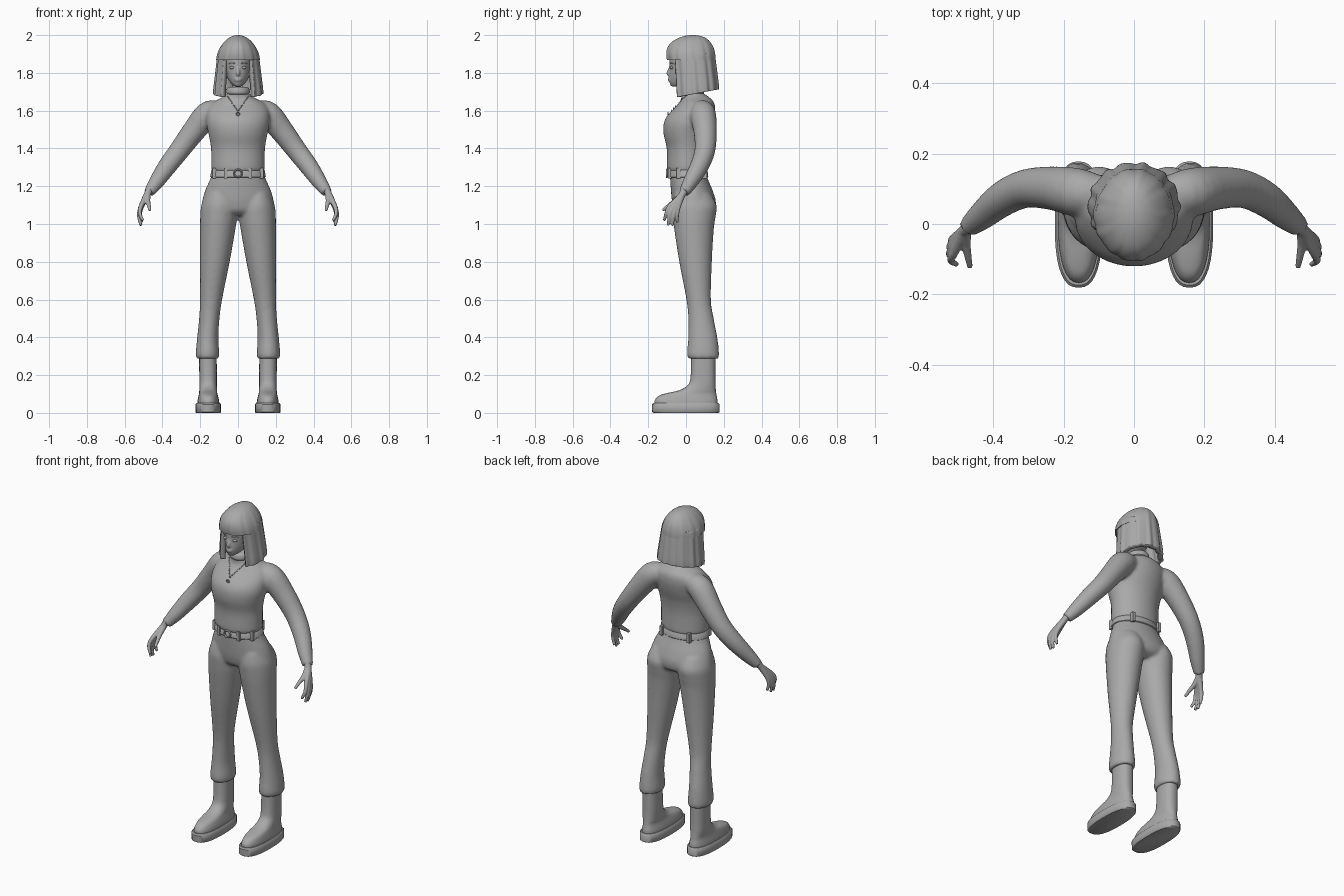
import bpy, bmesh, math
from mathutils import Vector, Matrix

if "Cube" in bpy.data.objects:
    bpy.data.objects.remove(bpy.data.objects["Cube"])

grey = bpy.data.materials.new("plain grey")
grey.diffuse_color = (0.4, 0.4, 0.4, 1)
grey.use_nodes = True
grey.node_tree.nodes["Principled BSDF"].inputs["Base Color"].default_value = grey.diffuse_color


def spline(rows, n=4):
    """Catmull-Rom through rows of numbers."""
    out = []
    for i in range(len(rows) - 1):
        a, b, c, d = (rows[max(0, min(len(rows) - 1, i + k))] for k in (-1, 0, 1, 2))
        for s in range(n):
            t = s / n
            out.append([q + .5 * t * (r - p + t * (2*p - 5*q + 4*r - w + t * (3*(q - r) + w - p)))
                        for p, q, r, w in zip(a, b, c, d)])
    return out + [list(rows[-1])]


def bridge(bm, rings, closed=True, caps=True):
    rings = [[bm.verts.new(p) for p in r] for r in rings]
    n = len(rings[0])
    for a, b in zip(rings, rings[1:]):
        for i in range(n if closed else n - 1):
            j = (i + 1) % n
            bm.faces.new((a[i], a[j], b[j], b[i]))
    if caps:
        bm.faces.new(rings[0][::-1])
        bm.faces.new(rings[-1])


def stack(bm, rows, n=32, power=1.0, steps=4, side=1):
    """Horizontal oval sections: z, x0, x1, y0, y1."""
    rings = []
    for z, x0, x1, y0, y1 in spline(rows, steps):
        ring = []
        for k in range(n):
            a = 2 * math.pi * k / n
            c, s = math.cos(a), math.sin(a)
            c, s = (math.copysign(abs(v) ** power, v) for v in (c, s))
            ring.append((side * ((x0 + x1) / 2 + (x1 - x0) / 2 * c),
                         (y0 + y1) / 2 + (y1 - y0) / 2 * s, z))
        rings.append(ring)
    bridge(bm, rings)


def tube(bm, rows, n=16, steps=4, side=1):
    """Round sections along a path: x, y, z, radius."""
    pts = spline(rows, steps)
    rings = []
    for i, (x, y, z, r) in enumerate(pts):
        a, b = pts[max(0, i - 1)], pts[min(len(pts) - 1, i + 1)]
        t = (Vector(b[:3]) - Vector(a[:3])).normalized()
        u = t.cross(Vector((.3, .9, .1))).normalized()
        v = t.cross(u)
        ps = [Vector((x, y, z)) + r * (math.cos(2*math.pi*k/n) * u + math.sin(2*math.pi*k/n) * v)
              for k in range(n)]
        rings.append([(side * p.x, p.y, p.z) for p in ps])
    bridge(bm, rings)


def ball(bm, loc, size):
    bmesh.ops.create_uvsphere(bm, u_segments=14, v_segments=8, radius=1,
                              matrix=Matrix.Translation(loc) @ Matrix.Diagonal((*size, 1)))


def finish(name, bm, voxel=0, smooth=0, thick=0):
    bmesh.ops.recalc_face_normals(bm, faces=bm.faces[:])
    me = bpy.data.meshes.new(name)
    bm.to_mesh(me)
    bm.free()
    ob = bpy.data.objects.new(name, me)
    bpy.context.collection.objects.link(ob)
    me.materials.append(grey)
    bpy.ops.object.select_all(action='DESELECT')
    ob.select_set(True)
    bpy.context.view_layer.objects.active = ob
    if thick:
        m = ob.modifiers.new("thickness", 'SOLIDIFY')
        m.thickness, m.offset = thick, -1
    if voxel:
        m = ob.modifiers.new("blend", 'REMESH')
        m.mode, m.voxel_size, m.use_smooth_shade = 'VOXEL', voxel, True
        m = ob.modifiers.new("soften", 'SMOOTH')
        m.factor, m.iterations = .5, smooth
    else:
        bpy.ops.object.shade_smooth_by_angle(angle=math.radians(45))
    return ob


def even(rows):
    return [(z, -w, w, a, b) for z, w, a, b in rows]


# Sweater: torso and sleeves blended together
torso = [(1.272, .128, -.088, .108), (1.285, .14, -.1, .115), (1.31, .142, -.102, .115),
         (1.40, .143, -.102, .115), (1.47, .155, -.118, .125), (1.52, .166, -.12, .14),
         (1.56, .168, -.108, .15), (1.60, .165, -.075, .155), (1.64, .14, -.038, .15),
         (1.67, .085, -.024, .125), (1.695, .057, -.028, .09), (1.72, .054, -.028, .088)]
bm = bmesh.new()
stack(bm, even(torso), 40)
for s in (1, -1):
    tube(bm, [(.10, .085, 1.60, .055), (.16, .09, 1.58, .069), (.235, .102, 1.49, .062),
              (.31, .1, 1.39, .055), (.375, .07, 1.305, .05), (.43, .025, 1.225, .041),
              (.462, -.002, 1.18, .032), (.47, -.01, 1.168, .031)], 20, side=s)
finish("sweater", bm, .009, 6)

# Rolled collar
bm = bmesh.new()
stack(bm, even([(1.685, .056, -.028, .09), (1.695, .063, -.036, .096), (1.715, .06, -.034, .094),
                (1.725, .05, -.026, .086)]))
finish("collar", bm)

# Trousers: hips and legs blended together
bm = bmesh.new()
stack(bm, even([(1.28, .132, -.084, .105), (1.24, .146, -.084, .115), (1.18, .173, -.08, .14),
                (1.12, .19, -.074, .158), (1.07, .192, -.06, .15), (1.045, .15, -.03, .11)]), 40)
for s in (1, -1):
    stack(bm, [(1.16, .03, .17, -.06, .13), (1.1, .004, .194, -.073, .162),
               (1.04, .004, .2, -.07, .157), (.97, .014, .201, -.062, .147),
               (.8, .044, .201, -.036, .137), (.6, .084, .201, .002, .132),
               (.5, .098, .206, .012, .147), (.4, .104, .216, .012, .166),
               (.33, .1, .223, .006, .174), (.305, .099, .224, .006, .175),
               (.288, .102, .221, .01, .172)], 32, side=s)
finish("trousers", bm, .009, 5)

# Belt with loops and buckle
bm = bmesh.new()
stack(bm, even([(1.246, .142, -.094, .114), (1.25, .147, -.098, .118),
                (1.283, .142, -.096, .114), (1.287, .138, -.092, .11)]), 40, steps=1)
finish("belt", bm)
bm = bmesh.new()
for s in (1, -1):
    for x, y in ((.065, -.085), (.125, -.04), (.09, .1)):
        bmesh.ops.create_cube(bm, size=1, matrix=Matrix.Translation((s * x, y, 1.268))
                              @ Matrix.Diagonal((.018, .022, .056, 1)))
finish("belt_loops", bm)


def hoop(name, loc, radius, thin):
    bm = bmesh.new()
    rings = []
    for i in range(24):
        a = 2 * math.pi * i / 24
        rings.append([(loc[0] + (radius + thin * math.cos(b)) * math.cos(a), loc[1] + thin * math.sin(b),
                       loc[2] + (radius + thin * math.cos(b)) * math.sin(a))
                      for b in [2 * math.pi * k / 8 for k in range(8)]])
    bridge(bm, rings + rings[:1], caps=False)
    bmesh.ops.remove_doubles(bm, verts=bm.verts[:], dist=1e-5)
    finish(name, bm)


hoop("belt_buckle", (0, -.101, 1.268), .02, .005)

# Bead necklace laid over the chest
bm = bmesh.new()
dense = spline(torso)
for i in range(15):
    for s in ((1, -1) if i else (1,)):
        x, z = .055 * i / 14, 1.597 + .078 * i / 14
        _, w, y0, y1 = min(dense, key=lambda r: abs(r[0] - z))
        y = (y0 + y1) / 2 - (y1 - y0) / 2 * math.sqrt(1 - min(.95, x / w) ** 2)
        ball(bm, (s * x, y - .001, z), (.003,) * 3)
finish("necklace", bm)
hoop("pendant", (0, -.096, 1.582), .008, .003)

# Boots: shaft, foot and thick sole
for s, label in ((1, "left"), (-1, "right")):
    bm = bmesh.new()
    stack(bm, [(.04, .098, .216, -.165, .168), (.065, .1, .214, -.166, .167),
               (.09, .106, .209, -.145, .162), (.105, .11, .206, -.1, .16),
               (.12, .111, .205, -.035, .158), (.15, .112, .205, .012, .156),
               (.2, .112, .205, .025, .155), (.31, .113, .206, .028, .156)], 32, .85, side=s)
    finish(label + "_boot", bm)
    bm = bmesh.new()
    stack(bm, [(0, .094, .221, -.172, .172), (.005, .09, .225, -.179, .178),
               (.045, .09, .225, -.181, .178), (.052, .096, .219, -.174, .172)], 36, .8, 1, side=s)
    finish(label + "_sole", bm)
    # Hands: each finger runs from the wrist through its knuckle
    bm = bmesh.new()
    fingers = [(.513, -.085, 1.095, .503, -.115, 1.018), (.517, -.071, 1.085, .514, -.095, .993),
               (.516, -.055, 1.083, .514, -.072, .990), (.511, -.04, 1.09, .508, -.046, 1.008)]
    for kx, ky, kz, tx, ty, tz in fingers:
        tube(bm, [(.466, -.008, 1.185, .021), (.482, -.02, 1.155, .018), (kx, ky, kz, .0125),
                  (kx + .007, (ky + ty) / 2 - .004, (kz + tz) / 2, .0105), (tx, ty, tz, .0075)], 10, side=s)
    tube(bm, [(.478, -.018, 1.16, .018), (.478, -.055, 1.125, .014), (.471, -.095, 1.095, .0105),
              (.466, -.123, 1.072, .008)], 10, side=s)
    finish(label + "_hand", bm, .004, 3)

# Head with nose, lips and eyes
bm = bmesh.new()
stack(bm, even([(1.69, .045, -.012, .075), (1.725, .045, -.02, .08)]))
stack(bm, even([(1.728, .014, -.076, -.03), (1.736, .027, -.083, .0), (1.752, .043, -.088, .05),
                (1.78, .06, -.09, .1), (1.82, .071, -.088, .12), (1.87, .076, -.088, .13),
                (1.92, .07, -.078, .13), (1.95, .05, -.05, .1)]))
tube(bm, [(0, -.078, 1.84, .007), (0, -.088, 1.815, .009), (0, -.094, 1.798, .0105), (0, -.088, 1.788, .009)], 12)
ball(bm, (0, -.088, 1.768), (.02, .008, .0045))
ball(bm, (0, -.087, 1.759), (.017, .009, .005))
finish("head", bm, .005, 3)
bm = bmesh.new()
for s in (1, -1):
    ball(bm, (s * .031, -.076, 1.828), (.014, .009, .0075))
finish("eyes", bm)
bm = bmesh.new()
for s in (1, -1):
    tube(bm, [(s * .014, -.085, 1.848, .002), (s * .032, -.081, 1.853, .003),
              (s * .05, -.067, 1.848, .002)], 8)
finish("eyebrows", bm)


# Hair: pleated cap with fringe, and a curtain open at the face
def hair_ring(row, a0, a1, n, pleat, drop=0):
    z, w, y0, y1 = row
    ring = []
    for k in range(n):
        a = a0 + (a1 - a0) * k / n
        f = 1 + pleat * (math.cos(14 * a) + .4 * math.cos(23 * a))
        y = (y0 + y1) / 2 + (y1 - y0) / 2 * f * math.sin(a)
        ring.append((w * f * math.cos(a), y, z + drop * (y - .05)))
    return ring


cap = spline([(1.868, .115, -.101, .157), (1.90, .109, -.105, .155), (1.935, .094, -.098, .146),
              (1.965, .072, -.075, .128), (1.985, .049, -.04, .105), (1.996, .026, -.005, .075),
              (2.0, .006, .025, .045)], 3)
bm = bmesh.new()
bridge(bm, [hair_ring(r, 0, 2 * math.pi, 112, .013 * (1 - i / len(cap))) for i, r in enumerate(cap)])
finish("hair_cap", bm)
curtain = spline([(1.905, .107, -.09, .152), (1.85, .114, -.084, .159), (1.78, .122, -.08, .167),
                  (1.72, .129, -.077, .173), (1.69, .13, -.074, .174)], 4)
gap = math.radians(40)
bm = bmesh.new()
bridge(bm, [hair_ring(r, -math.pi / 2 + gap, 1.5 * math.pi - gap, 112, .013 + .012 * i / len(curtain),
                      .2 * i / len(curtain)) for i, r in enumerate(curtain)], closed=False, caps=False)
finish("hair_curtain", bm, thick=.028)
